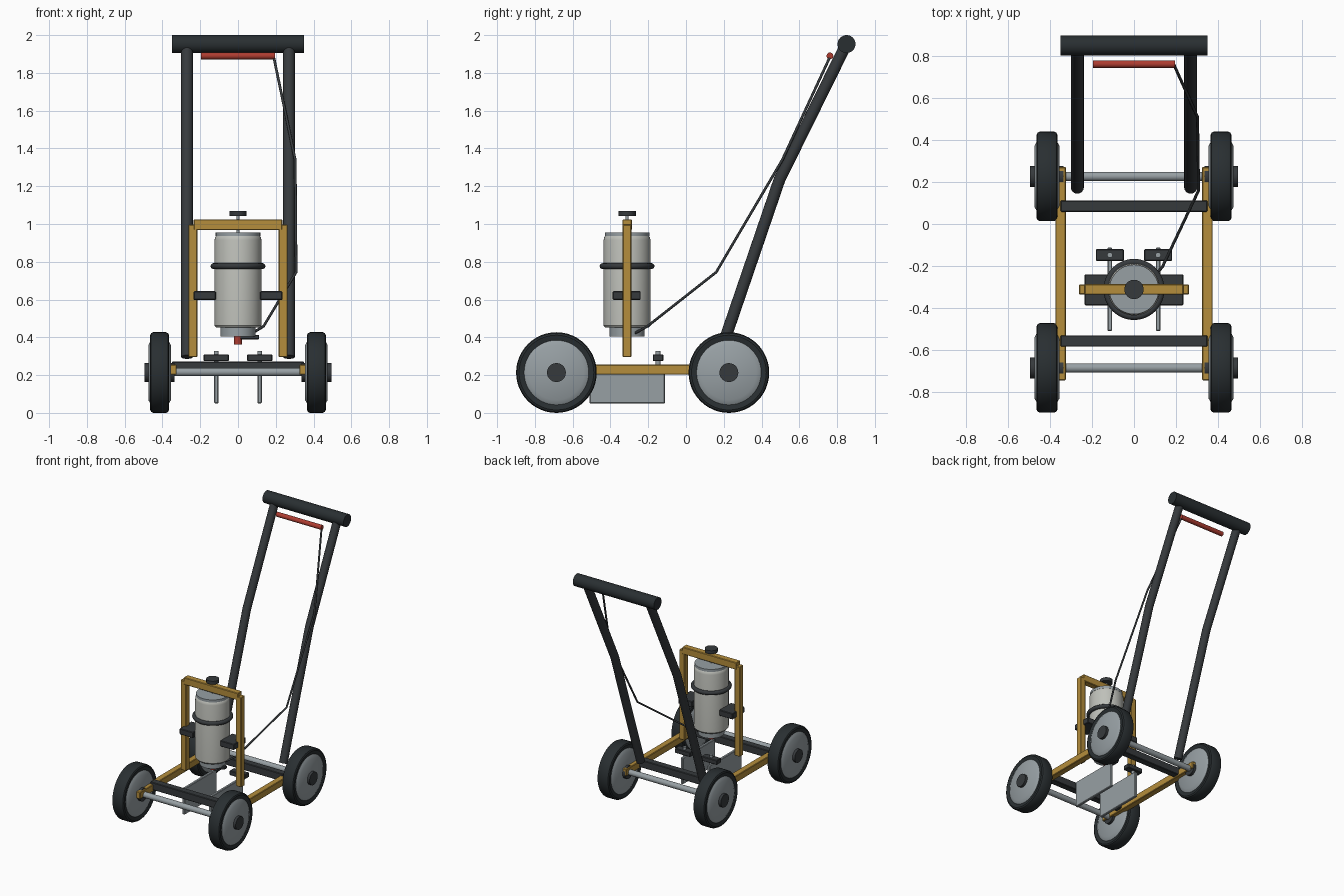
import bpy, math
from mathutils import Vector, Matrix

if "Cube" in bpy.data.objects:
    bpy.data.objects.remove(bpy.data.objects["Cube"])


def material(name, rgb):
    m = bpy.data.materials.new(name)
    m.diffuse_color = (*rgb, 1)
    m.use_nodes = True
    m.node_tree.nodes["Principled BSDF"].inputs["Base Color"].default_value = m.diffuse_color
    return m


RUBBER = material("rubber", (0.022, 0.028, 0.031))
DARK = material("dark_metal", (0.037, 0.042, 0.046))
GOLD = material("gold_paint", (0.46, 0.27, 0.045))
STEEL = material("steel", (0.31, 0.35, 0.37))
CAN = material("can", (0.52, 0.53, 0.49))
RED = material("red", (0.42, 0.045, 0.03))


def finish(ob, name, mat, smooth=True):
    ob.name = name
    ob.data.materials.clear()
    ob.data.materials.append(mat)
    if smooth:
        bpy.ops.object.shade_smooth_by_angle(angle=math.radians(35))
    return ob


def box(name, mat, lo, hi, bevel=0.004):
    lo, hi = Vector(lo), Vector(hi)
    bpy.ops.mesh.primitive_cube_add(size=1)
    ob = bpy.context.object
    ob.data.transform(Matrix.Translation((lo + hi) / 2) @ Matrix.Diagonal((*(hi - lo), 1)))
    finish(ob, name, mat, False)
    mod = ob.modifiers.new("edge", "BEVEL")
    mod.width, mod.segments = bevel, 1
    return ob


def cyl(name, mat, a, b, r, n=32):
    a, b = Vector(a), Vector(b)
    bpy.ops.mesh.primitive_cylinder_add(
        vertices=n, radius=r, depth=(b - a).length, location=(a + b) / 2,
        rotation=(b - a).to_track_quat("Z", "Y").to_euler())
    return finish(bpy.context.object, name, mat)


def lathe(name, mat, profile, loc, along_x=0, n=48):
    """Revolve (radius, height) points about z, or about x when along_x is +-1."""
    verts, faces, k = [], [], len(profile)
    for i in range(n):
        t = 2 * math.pi * i / n
        for r, h in profile:
            verts.append((r * math.cos(t), r * math.sin(t), h))
            j = len(verts) - 1
        for p in range(k):
            q, ii = (p + 1) % k, (i + 1) % n
            faces.append((i * k + p, ii * k + p, ii * k + q, i * k + q))
    me = bpy.data.meshes.new(name)
    me.from_pydata(verts, [], faces)
    ob = bpy.data.objects.new(name, me)
    bpy.context.collection.objects.link(ob)
    bpy.ops.object.select_all(action="DESELECT")
    ob.select_set(True)
    bpy.context.view_layer.objects.active = ob
    bpy.ops.object.mode_set(mode="EDIT")
    bpy.ops.mesh.select_all(action="SELECT")
    bpy.ops.mesh.remove_doubles(threshold=1e-5)
    bpy.ops.mesh.normals_make_consistent(inside=False)
    bpy.ops.object.mode_set(mode="OBJECT")
    ob.location = loc
    if along_x:
        ob.rotation_euler = (0, along_x * math.pi / 2, 0)
    return finish(ob, name, mat)


def tube(name, mat, pts, r):
    cu = bpy.data.curves.new(name, "CURVE")
    cu.dimensions, cu.bevel_depth, cu.bevel_resolution = "3D", r, 6
    cu.use_fill_caps = True
    sp = cu.splines.new("POLY")
    sp.points.add(len(pts) - 1)
    for p, co in zip(sp.points, pts):
        p.co = (*co, 1)
    ob = bpy.data.objects.new(name, cu)
    bpy.context.collection.objects.link(ob)
    bpy.ops.object.select_all(action="DESELECT")
    ob.select_set(True)
    bpy.context.view_layer.objects.active = ob
    bpy.ops.object.convert(target="MESH")
    return finish(bpy.context.object, name, mat)


# Wheels and axles
WZ = 0.2135
tyre = [(0.17, -0.044), (0.198, -0.05), (0.208, -0.045), (0.2135, -0.034),
        (0.2135, 0.034), (0.208, 0.045), (0.198, 0.05), (0.17, 0.044)]
rim = [(0, -0.06), (0.145, -0.06), (0.171, -0.045), (0.171, 0.045), (0.145, 0.06), (0, 0.06)]
for end, y in (("front", -0.686), ("rear", 0.227)):
    cyl(f"{end}_axle", STEEL, (-0.45, y, WZ + 0.003), (0.45, y, WZ + 0.003), 0.022)
    for side, s in (("left", -1), ("right", 1)):
        at = (s * 0.415, y, WZ)
        lathe(f"{end}_{side}_tyre", RUBBER, tyre, at, s)
        lathe(f"{end}_{side}_rim", STEEL, rim, at, s)
        cyl(f"{end}_{side}_hub", DARK, (s * 0.335, y, WZ), (s * 0.495, y, WZ), 0.05)

# Chassis cross bars
for end, y in (("front", -0.558), ("rear", 0.085)):
    box(f"{end}_cross_bar", DARK, (-0.35, y - 0.027, 0.213), (0.35, y + 0.027, 0.272))

# Paired parts: rails, posts, can grips, guide plates, handle tubes
for side, s in (("left", -1), ("right", 1)):
    def pair(name, mat, x, hw, y0, y1, z0, z1):
        box(f"{side}_{name}", mat, (s * x - hw, y0, z0), (s * x + hw, y1, z1))

    pair("rail", GOLD, 0.35, 0.025, -0.745, 0.272, 0.202, 0.256)
    pair("post", GOLD, 0.239, 0.0235, -0.336, -0.289, 0.295, 0.997)
    pair("can_grip", DARK, 0.176, 0.059, -0.388, -0.24, 0.598, 0.644)
    pair("guide_plate", STEEL, 0.115, 0.011, -0.51, -0.112, 0.05, 0.255)
    pair("plate_clamp", DARK, 0.115, 0.067, -0.176, -0.12, 0.274, 0.31)
    cyl(f"{side}_clamp_bolt", STEEL, (s * 0.115, -0.148, 0.25), (s * 0.115, -0.148, 0.328), 0.013, 16)
    tube(f"{side}_handle_tube", DARK,
         [(s * 0.27, 0.174, 0.296), (s * 0.27, 0.495, 1.235), (s * 0.27, 0.843, 1.94)], 0.031)
box("post_top_beam", GOLD, (-0.235, -0.337, 0.968), (0.235, -0.287, 1.024))

# Spray can
CY = -0.312
lathe("spray_can", CAN, [(0, 0.452), (0.116, 0.452), (0.124, 0.462), (0.124, 0.915),
                         (0.121, 0.93), (0.112, 0.942), (0, 0.942)], (0, CY, 0))
cyl("can_lid", STEEL, (0, CY, 0.936), (0, CY, 0.956), 0.118, 48)
cyl("can_collar", STEEL, (0, CY, 0.405), (0, CY, 0.455), 0.093, 48)
cyl("nozzle", RED, (0, CY, 0.363), (0, CY, 0.41), 0.021, 24)
cyl("knob_stem", STEEL, (0, CY, 0.95), (0, CY, 1.045), 0.008, 12)
cyl("top_knob", DARK, (0, CY, 1.042), (0, CY, 1.068), 0.046)
box("nozzle_lever", DARK, (0.01, CY - 0.018, 0.389), (0.112, CY + 0.018, 0.413))
bpy.ops.mesh.primitive_torus_add(major_radius=0.13, minor_radius=0.0155, major_segments=48,
                                 minor_segments=12, location=(0, CY, 0.777))
finish(bpy.context.object, "can_ring", DARK)

# Handle grip, trigger and cable
cyl("handle_grip", RUBBER, (-0.35, 0.85, 1.9525), (0.35, 0.85, 1.9525), 0.0475)
cyl("trigger_bar", RED, (-0.195, 0.762, 1.89), (0.195, 0.762, 1.89), 0.018, 24)
tube("trigger_cable", DARK,
     [(0.19, 0.76, 1.88), (0.303, 0.51, 1.34), (0.308, 0.16, 0.745),
      (0.135, -0.205, 0.458), (0.075, -0.27, 0.422)], 0.007)
